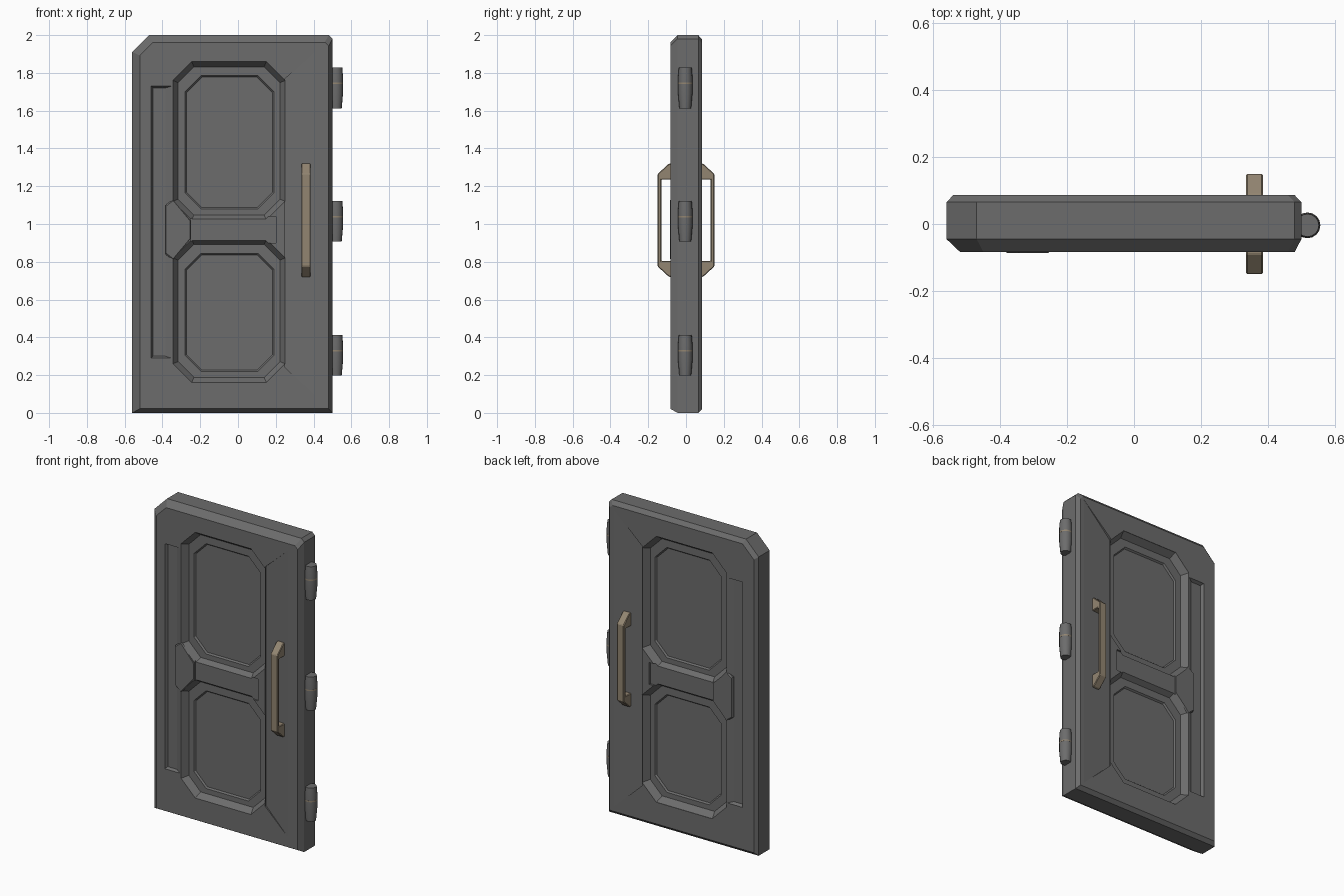
import bpy, bmesh, math
from mathutils import Vector

if "Cube" in bpy.data.objects:
    bpy.data.objects.remove(bpy.data.objects["Cube"])


def material(name, rgb):
    m = bpy.data.materials.new(name)
    m.use_nodes = True
    m.diffuse_color = (*rgb, 1)
    bsdf = m.node_tree.nodes["Principled BSDF"]
    bsdf.inputs["Base Color"].default_value = (*rgb, 1)
    bsdf.inputs["Roughness"].default_value = 0.7
    return m


STEEL = material("dark grey steel", (0.15, 0.15, 0.15))
BRASS = material("dull brass", (0.29, 0.235, 0.165))


def finish(name, bm, mat):
    bmesh.ops.recalc_face_normals(bm, faces=bm.faces)
    mesh = bpy.data.meshes.new(name)
    bm.to_mesh(mesh)
    bm.free()
    mesh.materials.append(mat)
    ob = bpy.data.objects.new(name, mesh)
    bpy.context.collection.objects.link(ob)
    return ob


def hull(name, points, mat=STEEL):
    """Convex solid around the points."""
    bm = bmesh.new()
    for p in points:
        bm.verts.new(p)
    res = bmesh.ops.convex_hull(bm, input=bm.verts)
    loose = [v for v in bm.verts if not v.link_faces]
    bmesh.ops.delete(bm, geom=loose, context="VERTS")
    bmesh.ops.dissolve_limit(bm, angle_limit=0.01, verts=bm.verts, edges=bm.edges)
    return finish(name, bm, mat)


def cut_rect(x0, x1, z0, z1, tl=0, tr=0, br=0, bl=0):
    """Rectangle outline with clipped corners, as (x, z) pairs."""
    return [(x0, z0 + bl), (x0, z1 - tl), (x0 + tl, z1), (x1 - tr, z1),
            (x1, z1 - tr), (x1, z0 + br), (x1 - br, z0), (x0 + bl, z0)]


def octagon(x0, x1, z0, z1, c, inset=0):
    k = c - inset * 0.59
    return cut_rect(x0 + inset, x1 - inset, z0 + inset, z1 - inset, k, k, k, k)


def at(y, outline):
    return [(x, y, z) for x, z in outline]


# Slab: chamfered all round, with one large clipped top corner
rim = cut_rect(-0.56, 0.5, 0, 2, 0.09, 0.02)
front = cut_rect(-0.52, 0.48, 0.022, 1.962, 0.07, 0.02)
back = cut_rect(-0.54, 0.48, 0.022, 1.975, 0.08, 0.02)
door = hull("door_slab", at(-0.045, rim) + at(0.065, rim) + at(-0.083, front) + at(0.086, back))

# Recess cutters, the same on both faces
PANELS = ((1.02, 1.86), (0.16, 0.92))
cutters = []
for s in (-1, 1):
    for z0, z1 in PANELS:
        outer = octagon(-0.345, 0.25, z0, z1, 0.1)
        floor = octagon(-0.345, 0.25, z0, z1, 0.1, 0.028)
        cutters.append(hull("cut_panel", at(s * 0.2, outer) + at(s * 0.084, outer) + at(s * 0.044, floor)))
        inner = octagon(-0.28, 0.19, z0 + 0.06, z1 - 0.075, 0.085)
        deep = octagon(-0.28, 0.19, z0 + 0.06, z1 - 0.075, 0.085, 0.008)
        cutters.append(hull("cut_inner_panel", at(s * 0.06, inner) + at(s * 0.044, inner) + at(s * 0.034, deep)))
    # sunken strip beside the panels
    strip = cut_rect(-0.46, -0.352, 0.29, 1.73)
    base = cut_rect(-0.45, -0.385, 0.3, 1.72)
    cutters.append(hull("cut_strip", at(s * 0.1, strip) + at(s * 0.084, strip) + at(s * 0.066, base)))
    # lowered centre rail
    rail = cut_rect(-0.25, 0.2, 0.9, 1.04)
    cutters.append(hull("cut_rail", at(s * 0.1, rail) + at(s * 0.074, rail)))
    # gentle slope on the hinge stile
    edge = [(0.47, 0.03), (0.47, 1.97)]
    low = [(0.25, 0.24), (0.25, 1.77)]
    cutters.append(hull("cut_stile", at(s * 0.087, edge) + at(s * 0.073, low) + at(s * 0.12, low)))

for c in cutters:
    c.hide_render = True
    mod = door.modifiers.new(c.name, "BOOLEAN")
    mod.operation, mod.solver, mod.object = "DIFFERENCE", "EXACT", c
deps = bpy.context.evaluated_depsgraph_get()
carved = bpy.data.meshes.new_from_object(door.evaluated_get(deps))
door.modifiers.clear()
door.data = carved
for c in cutters:
    bpy.data.objects.remove(c)

# Rail brackets and pull handles on each face
bracket = [(-0.385, 0.84), (-0.385, 1.1), (-0.345, 1.13), (-0.25, 1.02), (-0.25, 0.92), (-0.345, 0.81)]
grip = [(0.07, 0.72), (0.09, 0.72), (0.15, 0.775), (0.15, 1.265), (0.09, 1.32), (0.07, 1.32),
        (0.07, 1.235), (0.13, 1.235), (0.13, 0.805), (0.07, 0.805)]
for side, s in (("front", -1), ("back", 1)):
    face = [(-0.318 + (x + 0.318) * 0.93, 0.97 + (z - 0.97) * 0.96) for x, z in bracket]
    hull(side + "_rail_bracket", at(s * 0.03, bracket) + at(s * 0.079, bracket) + at(s * 0.086, face))

    bm = bmesh.new()
    f = bm.faces.new([bm.verts.new((0.335, s * y, z)) for y, z in grip])
    ext = bmesh.ops.extrude_face_region(bm, geom=[f])
    moved = [g for g in ext["geom"] if isinstance(g, bmesh.types.BMVert)]
    bmesh.ops.translate(bm, vec=(0.05, 0, 0), verts=moved)
    handle = finish(side + "_handle", bm, BRASS)
    bev = handle.modifiers.new("soft_edges", "BEVEL")
    bev.width, bev.segments = 0.004, 1


def lathe(name, profile, centre, mat, sides=16):
    """Turned solid from (radius, height) pairs."""
    bm = bmesh.new()
    rings = []
    for r, h in profile:
        rings.append([bm.verts.new(Vector(centre) + Vector((r * math.cos(a), r * math.sin(a), h)))
                      for a in (2 * math.pi * i / sides for i in range(sides))])
    for lo, hi in zip(rings, rings[1:]):
        for i in range(sides):
            j = (i + 1) % sides
            bm.faces.new((lo[i], lo[j], hi[j], hi[i]))
    bm.faces.new(rings[0])
    bm.faces.new(rings[-1])
    ob = finish(name, bm, mat)
    bpy.ops.object.select_all(action="DESELECT")
    ob.select_set(True)
    bpy.context.view_layer.objects.active = ob
    bpy.ops.object.shade_smooth_by_angle(angle=math.radians(30))


# Barrel hinges, each with a small brass seam on its outer side
for label, z in (("lower", 0.305), ("middle", 1.015), ("upper", 1.72)):
    lathe(label + "_hinge", [(0.031, -0.108), (0.038, -0.03), (0.038, 0.06), (0.034, 0.108)],
          (0.518, -0.004, z), STEEL)
    lathe(label + "_hinge_seam", [(0.0386, 0.02), (0.0386, 0.028)], (0.518, -0.004, z), BRASS)
